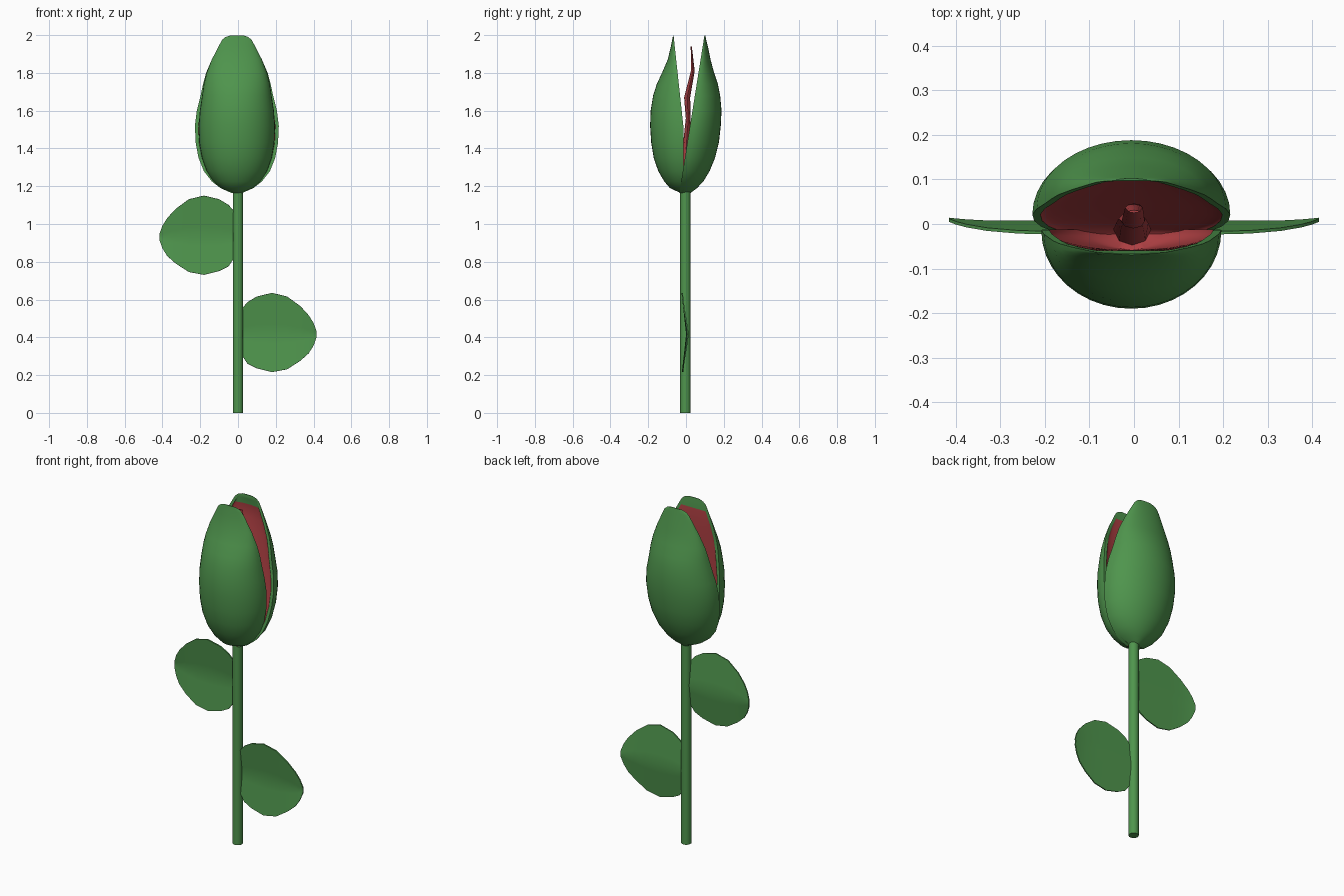
import bpy, bmesh, math

if "Cube" in bpy.data.objects:
    bpy.data.objects.remove(bpy.data.objects["Cube"])


def material(name, rgb):
    m = bpy.data.materials.new(name)
    m.diffuse_color = (*rgb, 1)
    m.use_nodes = True
    m.node_tree.nodes["Principled BSDF"].inputs["Base Color"].default_value = m.diffuse_color
    return m


GREEN = material("leaf_green", (0.078, 0.30, 0.074))
RED = material("petal_red", (0.42, 0.05, 0.055))


def make(name, verts, faces, mats, angle=50):
    me = bpy.data.meshes.new(name)
    me.from_pydata(verts, [], faces)
    ob = bpy.data.objects.new(name, me)
    bpy.context.collection.objects.link(ob)
    for m in mats:
        me.materials.append(m)
    bpy.ops.object.select_all(action='DESELECT')
    ob.select_set(True)
    bpy.context.view_layer.objects.active = ob
    bpy.ops.object.shade_smooth_by_angle(angle=math.radians(angle))
    return ob


def tube(name, rings, mat, n=16):
    """Rings of (x, y, z, rx, ry), capped at both ends."""
    verts = [(x + rx * math.cos(2 * math.pi * i / n), y + ry * math.sin(2 * math.pi * i / n), z)
             for x, y, z, rx, ry in rings for i in range(n)]
    faces = [(j * n + i, j * n + (i + 1) % n, (j + 1) * n + (i + 1) % n, (j + 1) * n + i)
             for j in range(len(rings) - 1) for i in range(n)]
    faces += [tuple(reversed(range(n))), tuple(range(len(verts) - n, len(verts)))]
    return make(name, verts, faces, [mat])


# Petals: height, front half width, back half width, front bulge, back bulge
ROWS = [
    (1.165, 0.03, 0.03, -0.03, 0.025),
    (1.19, 0.085, 0.087, -0.085, 0.058),
    (1.225, 0.125, 0.132, -0.115, 0.092),
    (1.28, 0.16, 0.175, -0.147, 0.125),
    (1.35, 0.185, 0.203, -0.171, 0.154),
    (1.43, 0.199, 0.218, -0.184, 0.174),
    (1.52, 0.202, 0.222, -0.19, 0.184),
    (1.60, 0.196, 0.212, -0.187, 0.188),
    (1.68, 0.184, 0.192, -0.174, 0.181),
    (1.74, 0.175, 0.179, -0.155, 0.169),
    (1.80, 0.16, 0.163, -0.127, 0.149),
    (1.87, 0.133, 0.133, -0.097, 0.130),
    (1.94, 0.097, 0.097, -0.080, 0.116),
    (1.975, 0.078, 0.078, -0.073, 0.107),
    (1.99, 0.06, 0.06, -0.070, 0.104),
    (1.998, 0.035, 0.035, -0.069, 0.102),
]


def petal(name, back):
    """Thick petal: bulging green outside, green rim, flatter red inside."""
    n = 20
    loop = 2 * (n + 1)
    verts, faces, red = [], [], []
    for z, wf, wb, of, ob_ in ROWS:
        if back:
            w, o, e = wb, ob_, -0.035 + 0.159 * (z - 1.165)
            c = max(e, min(o - 0.01, e + 0.025))
        else:
            w, o, e = wf, of, -0.012 - 0.108 * max(0, z - 1.5)
            c = min(e, max(o + 0.01, -0.058))
        angles = [math.pi * (i / n - 0.5) for i in range(n + 1)]
        for t in angles:
            verts.append((-0.006 + w * math.sin(t), e + (o - e) * math.cos(t), z))
        wi = max(w - 0.018, w * 0.6)
        for t in reversed(angles):
            verts.append((-0.006 + wi * math.sin(t), e + (c - e) * math.cos(t), z))
    for j in range(len(ROWS) - 1):
        for i in range(loop):
            a, b = j * loop + i, j * loop + (i + 1) % loop
            f = (a, b, b + loop, a + loop)
            faces.append(f[::-1] if back else f)
            red.append(n < i < loop - 1 and ROWS[j][0] < 1.93)
    # close the tip
    top = (len(ROWS) - 1) * loop
    for i in range(n):
        f = (top + i, top + i + 1, top + loop - 2 - i, top + loop - 1 - i)
        faces.append(f[::-1] if back else f)
        red.append(False)
    ob = make(name, verts, faces, [GREEN, RED])
    for p, r in zip(ob.data.polygons, red):
        p.material_index = int(r)


petal("front_petal", False)
petal("back_petal", True)

# Stem
tube("stem", [(0, -0.003, 0, 0.0275, 0.0275), (0, -0.003, 1.19, 0.0275, 0.0275)], GREEN)

# Pistil: slender, slightly crooked
tube("pistil", [(-0.004, -0.012, 1.18, 0.042, 0.036), (-0.004, 0.002, 1.42, 0.036, 0.018),
                (-0.004, 0.012, 1.56, 0.03, 0.013), (-0.002, 0.006, 1.67, 0.026, 0.016),
                (0, 0.036, 1.81, 0.02, 0.01), (0, 0.028, 1.94, 0.012, 0.003)], RED, 8)

# Leaves: (distance from stem, upper half height, lower half height)
LEAF = [(0.02, 0.135, 0.11), (0.05, 0.17, 0.155), (0.1, 0.2, 0.18), (0.18, 0.219, 0.2),
        (0.26, 0.2, 0.185), (0.33, 0.149, 0.14), (0.375, 0.1, 0.1), (0.4, 0.06, 0.06),
        (0.415, 0.018, 0.018)]


def leaf(name, side, zc):
    n = 8
    verts, faces = [], []
    for x, up, down in LEAF:
        for i in range(n + 1):
            s = 2 * i / n - 1
            h = up if s > 0 else down
            # folded along the middle, tip bent backwards
            y = 0.004 + 0.5 * max(0, x - 0.3) ** 2 - 0.11 * abs(s) * h
            verts.append((side * x, y, zc + s * h))
    for j in range(len(LEAF) - 1):
        for i in range(n):
            a = j * (n + 1) + i
            f = (a, a + n + 1, a + n + 2, a + 1)
            faces.append(f if side > 0 else f[::-1])
    ob = make(name, verts, faces, [GREEN])
    mod = ob.modifiers.new("thickness", 'SOLIDIFY')
    mod.thickness = 0.007
    mod.offset = 0
    # crisp outline so the blade shades flat
    bpy.ops.object.modifier_apply(modifier=mod.name)
    bpy.ops.object.shade_smooth_by_angle(angle=math.radians(30))


leaf("upper_leaf", -1, 0.931)
leaf("lower_leaf", 1, 0.416)
